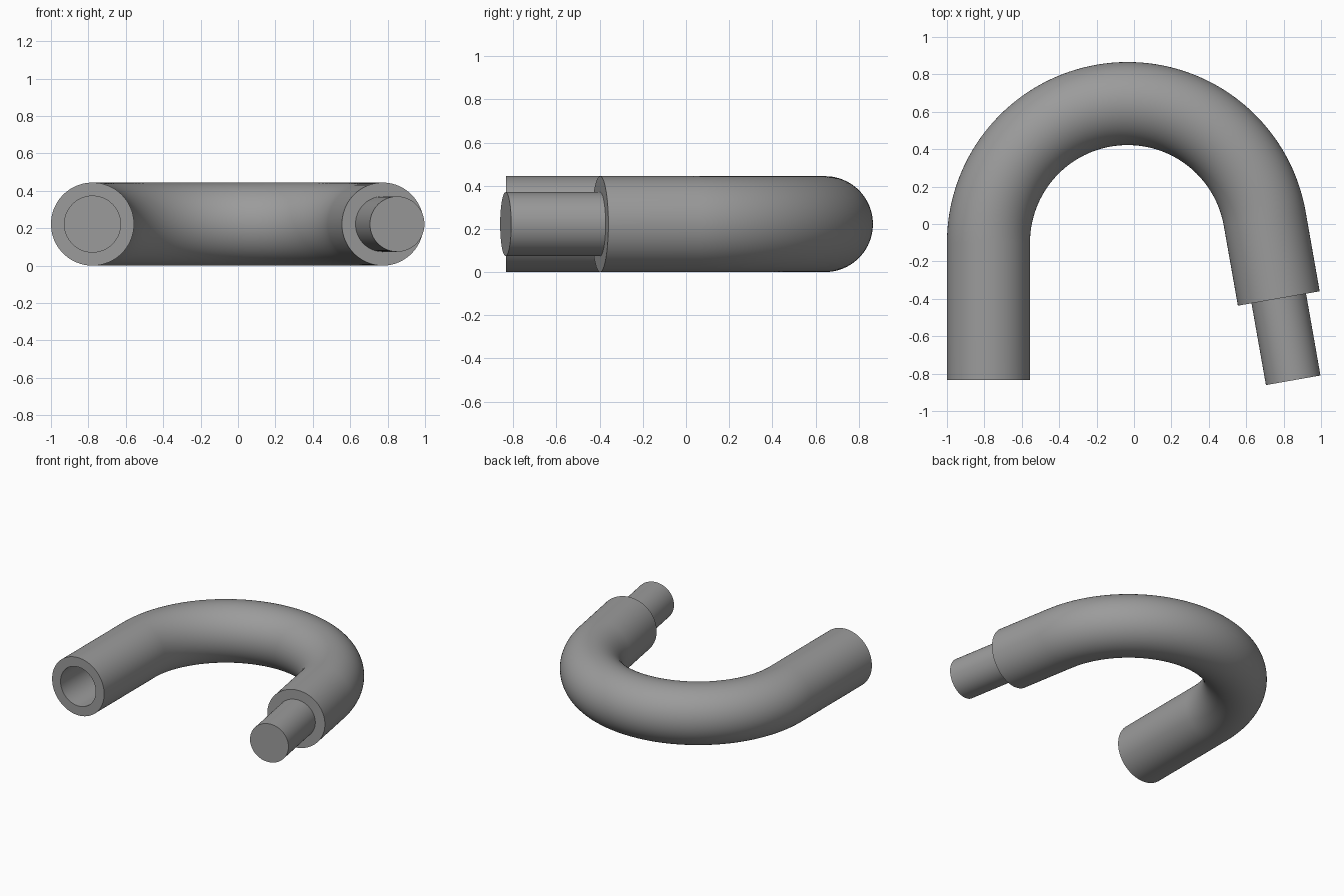
import bpy, bmesh, math
from mathutils import Vector

if "Cube" in bpy.data.objects:
    bpy.data.objects.remove(bpy.data.objects["Cube"])

SIDES, ARC_STEPS = 80, 72
TUBE_R, BORE_R, PIN_R = 0.222, 0.15, 0.148
MID_Z = 0.222
BEND = Vector((-0.034, -0.10, MID_Z))   # centre of the bend
BEND_R = 0.744
ARM_END_Y = -0.835
BORE_DEPTH = 0.45
SHORT_ARM, PIN_LEN = 0.434, 0.444
TILT = math.radians(10)                 # short arm leans outward

grey = bpy.data.materials.new("plain grey")
grey.diffuse_color = (0.33, 0.33, 0.33, 1)
grey.use_nodes = True
grey.node_tree.nodes["Principled BSDF"].inputs["Base Color"].default_value = grey.diffuse_color

# Stations along the path: (centre, direction, radius)
stations = []
up = Vector((0, 1, 0))
mouth = Vector((BEND.x - BEND_R, ARM_END_Y, MID_Z))

# Blind bore, from its floor out to the mouth, then the outer rim
stations.append((mouth + up * BORE_DEPTH, up, BORE_R))
stations.append((mouth, up, BORE_R))
stations.append((mouth, up, TUBE_R))

# Round bend
for i in range(ARC_STEPS + 1):
    a = math.pi + (TILT - math.pi) * i / ARC_STEPS
    c = BEND + BEND_R * Vector((math.cos(a), math.sin(a), 0))
    d = Vector((math.sin(a), -math.cos(a), 0))
    stations.append((c, d, TUBE_R))

# Short arm, shoulder and pin
shoulder = c + d * SHORT_ARM
stations.append((shoulder, d, TUBE_R))
stations.append((shoulder, d, PIN_R))
stations.append((shoulder + d * PIN_LEN, d, PIN_R))

# Sweep the rings into one closed solid
bm = bmesh.new()
rings = []
for c, d, r in stations:
    side = Vector((d.y, -d.x, 0))
    rings.append([bm.verts.new(c + r * (side * math.cos(t) + Vector((0, 0, math.sin(t)))))
                  for t in (2 * math.pi * k / SIDES for k in range(SIDES))])
for a, b in zip(rings, rings[1:]):
    for k in range(SIDES):
        n = (k + 1) % SIDES
        bm.faces.new((a[k], a[n], b[n], b[k]))
bm.faces.new(rings[0])
bm.faces.new(rings[-1])
bmesh.ops.recalc_face_normals(bm, faces=bm.faces)
if bm.calc_volume(signed=True) < 0:
    bmesh.ops.reverse_faces(bm, faces=bm.faces)

mesh = bpy.data.meshes.new("bent_tube_with_pin")
bm.to_mesh(mesh)
bm.free()
mesh.materials.append(grey)
tube = bpy.data.objects.new("bent_tube_with_pin", mesh)
bpy.context.collection.objects.link(tube)
bpy.context.view_layer.objects.active = tube
tube.select_set(True)
bpy.ops.object.shade_smooth_by_angle(angle=math.radians(30))
